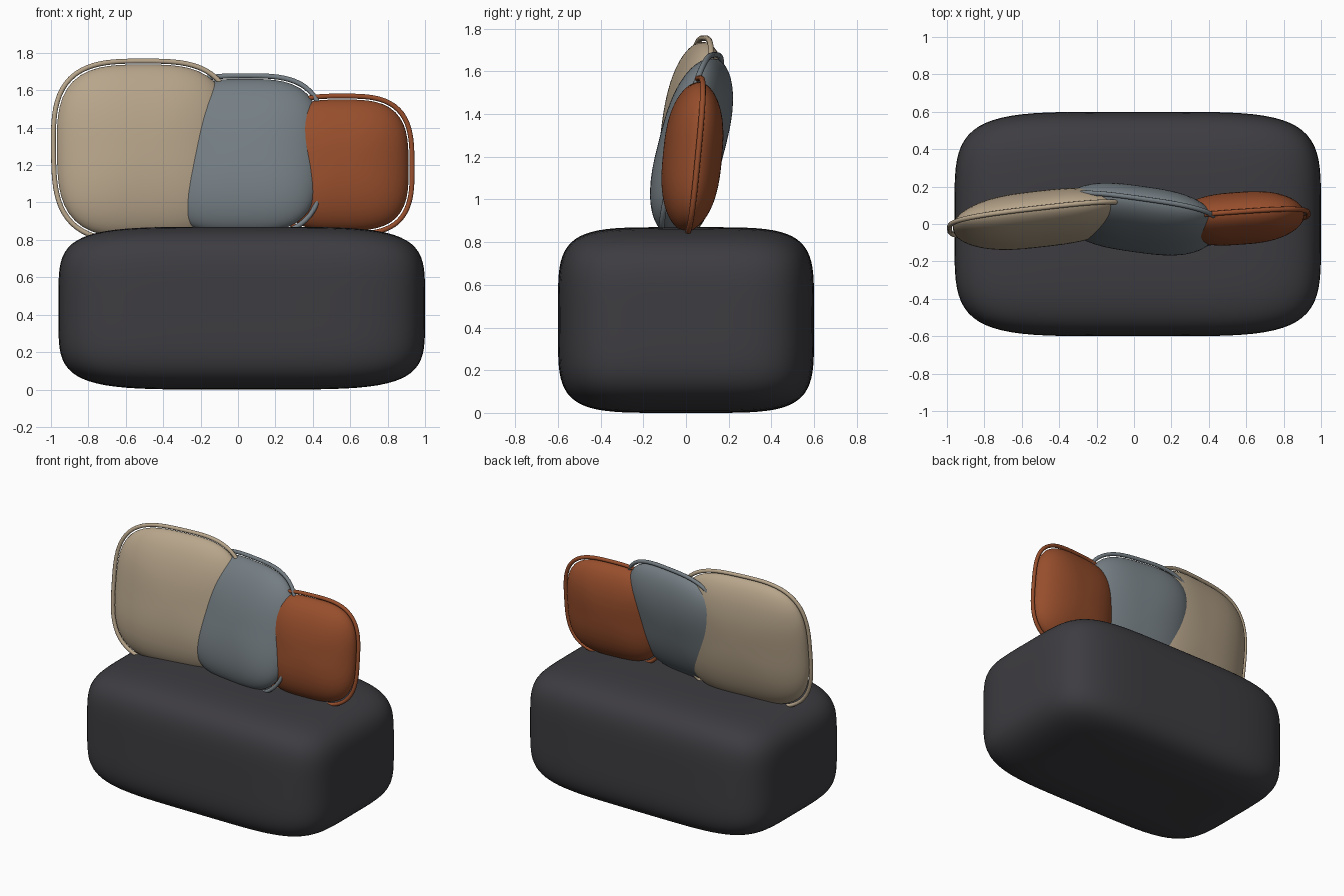
import bpy, bmesh
from math import sin, cos, pi, radians, hypot
from mathutils import Matrix, Euler

cube = bpy.data.objects.get("Cube")
if cube:
    bpy.data.objects.remove(cube)


def material(name, rgb):
    m = bpy.data.materials.new(name)
    m.use_nodes = True
    m.diffuse_color = (*rgb, 1)
    m.node_tree.nodes["Principled BSDF"].inputs["Base Color"].default_value = (*rgb, 1)
    return m


def add(name, data, mat, matrix):
    ob = bpy.data.objects.new(name, data)
    bpy.context.collection.objects.link(ob)
    data.materials.append(mat)
    ob.matrix_world = matrix
    return ob


def mesh_from(bm, name):
    for f in bm.faces:
        f.smooth = True
    me = bpy.data.meshes.new(name)
    bm.to_mesh(me)
    bm.free()
    return me


def norm(values, n):
    return sum(abs(v) ** n for v in values) ** (1 / n)


# Soft box: a gridded cube pulled onto a superellipsoid
def soft_box(name, size, centre, mat, n):
    bm = bmesh.new()
    bmesh.ops.create_cube(bm, size=2)
    bmesh.ops.subdivide_edges(bm, edges=bm.edges[:], cuts=27, use_grid_fill=True)
    for v in bm.verts:
        v.co /= norm(v.co, n)
        v.co = [c * s / 2 for c, s in zip(v.co, size)]
    return add(name, mesh_from(bm, name), mat, Matrix.Translation(centre))


ROUND = 3.2   # squareness of the pillow outline


# Pillow: a sphere stretched to a rounded-square lens, with a piping ring
def pillow(name, centre, half_w, half_h, depth, lean, turn, mat):
    place = Matrix.Translation(centre) @ Euler((radians(-lean), 0, radians(turn))).to_matrix().to_4x4()
    bm = bmesh.new()
    bmesh.ops.create_uvsphere(bm, u_segments=64, v_segments=36, radius=1)
    gap = 0.032
    for v in bm.verts:
        x, z, y = v.co
        rho = min(1.0, hypot(x, z))
        k = rho / max(norm((x, z), ROUND), 1e-6)
        bulge = depth * (1 - rho ** 2.5) ** 0.57 if rho < 0.9999 else 0
        v.co = (x * k * (half_w - gap), bulge * (1 if y > 0 else -1), z * k * (half_h - gap))
    bmesh.ops.recalc_face_normals(bm, faces=bm.faces[:])
    add(name, mesh_from(bm, name), mat, place)

    tube = 0.0135
    cu = bpy.data.curves.new(name + "_piping", "CURVE")
    cu.dimensions = "3D"
    cu.bevel_depth = tube
    cu.bevel_resolution = 3
    count = 96
    sp = cu.splines.new("POLY")
    sp.points.add(count - 1)
    sp.use_cyclic_u = True
    for i, p in enumerate(sp.points):
        c, s = cos(2 * pi * i / count), sin(2 * pi * i / count)
        k = 1 / norm((c, s), ROUND)
        p.co = (c * k * (half_w - tube), 0, s * k * (half_h - tube), 1)
    add(name + "_piping", cu, mat, place)


charcoal = material("charcoal", (0.047, 0.045, 0.052))
beige = material("beige", (0.48, 0.38, 0.26))
slate = material("slate_grey", (0.175, 0.207, 0.228))
rust = material("rust", (0.31, 0.076, 0.025))

# Seat block
soft_box("seat_block", (1.96, 1.2, 0.87), (0.02, 0, 0.435), charcoal, 4.9)

# Leaning row of pillows, large to small
pillow("large_pillow", (-0.5, 0.027, 1.275), 0.503, 0.498, 0.137, 7, 6.5, beige)
pillow("medium_pillow", (0.025, 0.026, 1.25), 0.45, 0.455, 0.142, 14.5, -8, slate)
pillow("small_pillow", (0.56, 0.03, 1.2), 0.385, 0.384, 0.135, 5.5, 4, rust)
